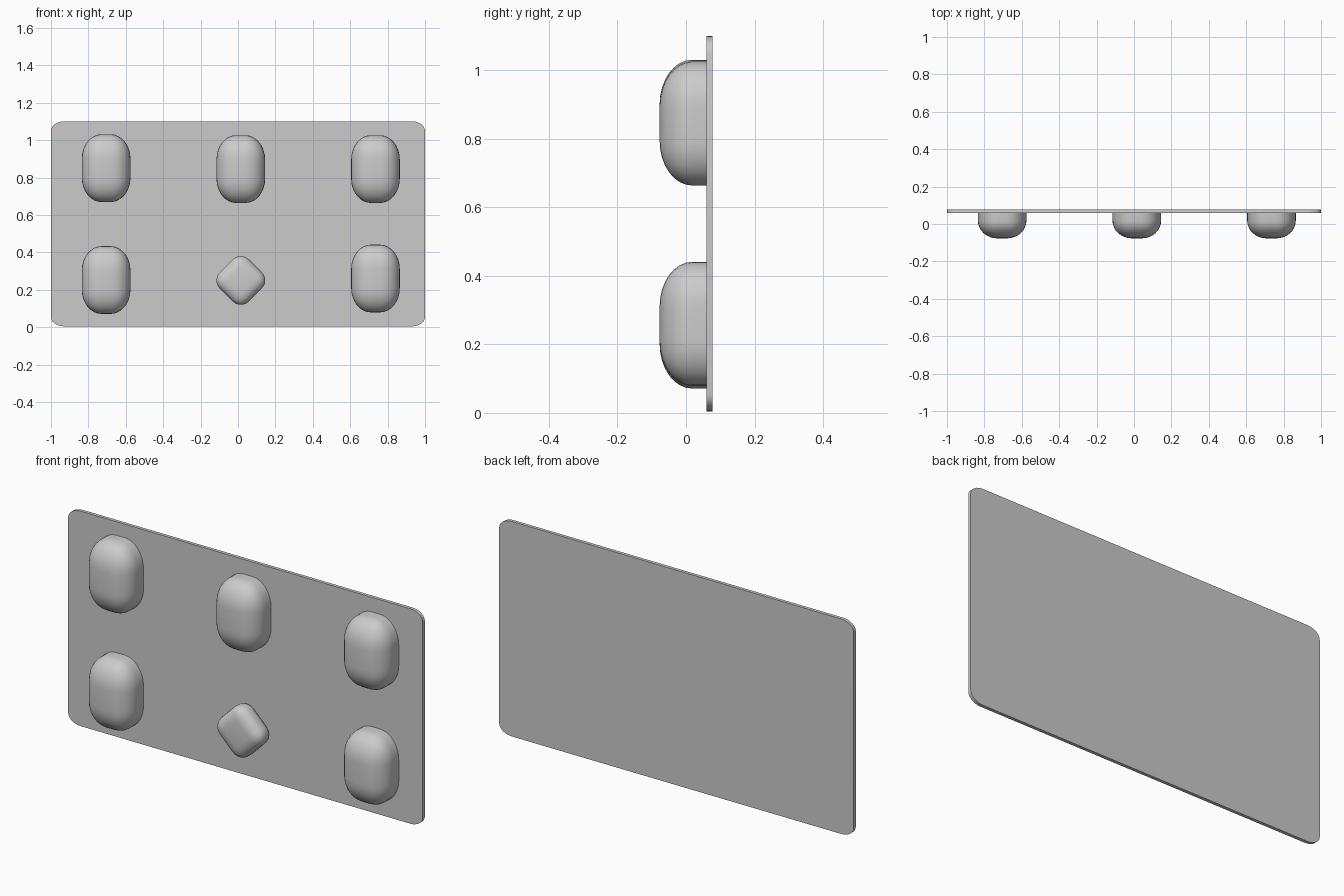
import bpy, bmesh, math
from mathutils import Matrix, Vector

old = bpy.data.objects.get("Cube")
if old:
    bpy.data.objects.remove(old, do_unlink=True)

grey = bpy.data.materials.new("plain grey")
grey.use_nodes = True
GREY = (0.6, 0.6, 0.6, 1)
grey.diffuse_color = GREY
grey.node_tree.nodes["Principled BSDF"].inputs["Base Color"].default_value = GREY


def rounded_box(name, center, size, radius, segments, keep_edge, turn=0, angle=35):
    """Box whose chosen edges are rounded by a separate radius on each axis."""
    bm = bmesh.new()
    bmesh.ops.create_cube(bm, size=1)
    edges = [e for e in bm.edges if keep_edge(e.verts[0].co, e.verts[1].co)]
    # Round in a space where the radius is one unit, then scale back
    bmesh.ops.scale(bm, vec=[s / r for s, r in zip(size, radius)], verts=bm.verts)
    bmesh.ops.bevel(bm, geom=edges, offset=1, offset_type='OFFSET',
                    segments=segments, profile=0.5, affect='EDGES')
    bmesh.ops.scale(bm, vec=radius, verts=bm.verts)
    bm.transform(Matrix.Translation(center) @ Matrix.Rotation(turn, 4, 'Y'))
    bmesh.ops.recalc_face_normals(bm, faces=bm.faces)
    mesh = bpy.data.meshes.new(name)
    bm.to_mesh(mesh)
    bm.free()
    mesh.materials.append(grey)
    obj = bpy.data.objects.new(name, mesh)
    bpy.context.collection.objects.link(obj)
    bpy.ops.object.select_all(action='DESELECT')
    obj.select_set(True)
    bpy.context.view_layer.objects.active = obj
    bpy.ops.object.shade_smooth_by_angle(angle=math.radians(angle))
    return obj


def depth_edges(a, b):
    return a.y != b.y


def all_but_back(a, b):
    return a.y < 0 or b.y < 0


def every_edge(a, b):
    return True


# Thin backing plate with rounded corners
rounded_box("backing_plate", (0, 0.0685, 0.552), (2, 0.017, 1.096),
            (0.07, 0.05, 0.05), 6, depth_edges)

# Five domed oblong buttons
buttons = {
    "upper_right_button": (-0.705, 0.85),
    "upper_middle_button": (0.015, 0.845),
    "upper_left_button": (0.735, 0.845),
    "lower_right_button": (-0.705, 0.252),
    "lower_left_button": (0.735, 0.26),
}
for name, (x, z) in buttons.items():
    rounded_box(name, (x, -0.006, z), (0.26, 0.142, 0.362),
                (0.105, 0.095, 0.13), 8, all_but_back)

# Small diamond button
rounded_box("diamond_button", (0.015, 0.02, 0.25), (0.22, 0.11, 0.22),
            (0.06, 0.045, 0.06), 5, every_edge, turn=math.pi / 4)
